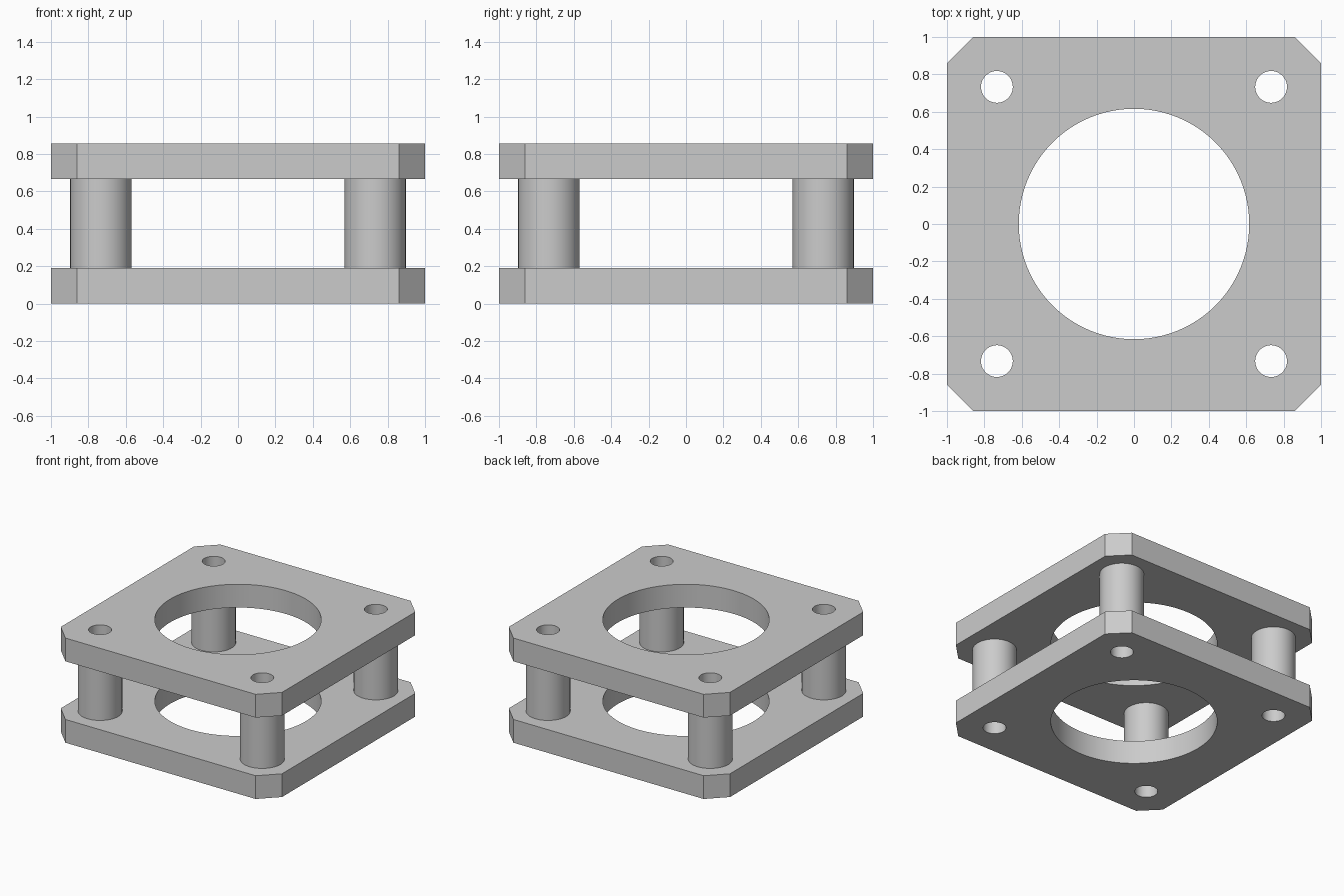
import bpy
import bmesh
from math import radians
from mathutils import Matrix

cube = bpy.data.objects.get("Cube")
if cube:
    bpy.data.objects.remove(cube, do_unlink=True)

PLATE = 0.19       # plate thickness
HEIGHT = 0.855     # overall height
CORNER = 0.86      # where the corner chamfer starts
POST = 0.733       # post and bolt hole offset from centre
CORNERS = [(x, y) for x in (-POST, POST) for y in (-POST, POST)]

grey = bpy.data.materials.new("metal grey")
grey.use_nodes = True
grey.diffuse_color = (0.6, 0.6, 0.6, 1)
grey.node_tree.nodes["Principled BSDF"].inputs["Base Color"].default_value = grey.diffuse_color


def make_object(name, bm):
    bmesh.ops.recalc_face_normals(bm, faces=bm.faces)
    mesh = bpy.data.meshes.new(name)
    bm.to_mesh(mesh)
    bm.free()
    mesh.materials.append(grey)
    obj = bpy.data.objects.new(name, mesh)
    bpy.context.collection.objects.link(obj)
    return obj


def add_cylinder(bm, x, y, bottom, top, radius, sides=64):
    bmesh.ops.create_cone(bm, cap_ends=True, segments=sides, radius1=radius, radius2=radius,
                          depth=top - bottom,
                          matrix=Matrix.Translation((x, y, (bottom + top) / 2)))


def make_plate(name, bottom):
    bm = bmesh.new()
    c = CORNER
    outline = [(-c, -1), (c, -1), (1, -c), (1, c), (c, 1), (-c, 1), (-1, c), (-1, -c)]
    face = bm.faces.new([bm.verts.new((x, y, bottom)) for x, y in outline])
    rim = bmesh.ops.extrude_face_region(bm, geom=[face])["geom"]
    bmesh.ops.translate(bm, vec=(0, 0, PLATE),
                        verts=[v for v in rim if isinstance(v, bmesh.types.BMVert)])
    return make_object(name, bm)


# Two chamfered plates and four spacer posts between them
parts = [make_plate("bottom_plate", 0), make_plate("top_plate", HEIGHT - PLATE)]
for x, y in CORNERS:
    bm = bmesh.new()
    add_cylinder(bm, x, y, PLATE, HEIGHT - PLATE, 0.164)
    side = ("back" if y > 0 else "front") + ("_left" if x > 0 else "_right")
    parts.append(make_object(side + "_post", bm))

# Central opening and bolt holes running through everything
bm = bmesh.new()
add_cylinder(bm, 0, 0, -0.1, HEIGHT + 0.1, 0.616, 96)
for x, y in CORNERS:
    add_cylinder(bm, x, y, -0.1, HEIGHT + 0.1, 0.085)
cutter = make_object("hole_cutter", bm)
cutter.hide_render = True

for obj in parts:
    cut = obj.modifiers.new("holes", "BOOLEAN")
    cut.operation = "DIFFERENCE"
    cut.solver = "EXACT"
    cut.object = cutter

# Bake the cuts and shade the round walls smooth
bpy.context.view_layer.update()
depsgraph = bpy.context.evaluated_depsgraph_get()
for obj in parts:
    mesh = bpy.data.meshes.new_from_object(obj.evaluated_get(depsgraph))
    obj.modifiers.clear()
    obj.data = mesh
    mesh.shade_smooth()
    mesh.set_sharp_from_angle(angle=radians(30))
bpy.data.objects.remove(cutter, do_unlink=True)
